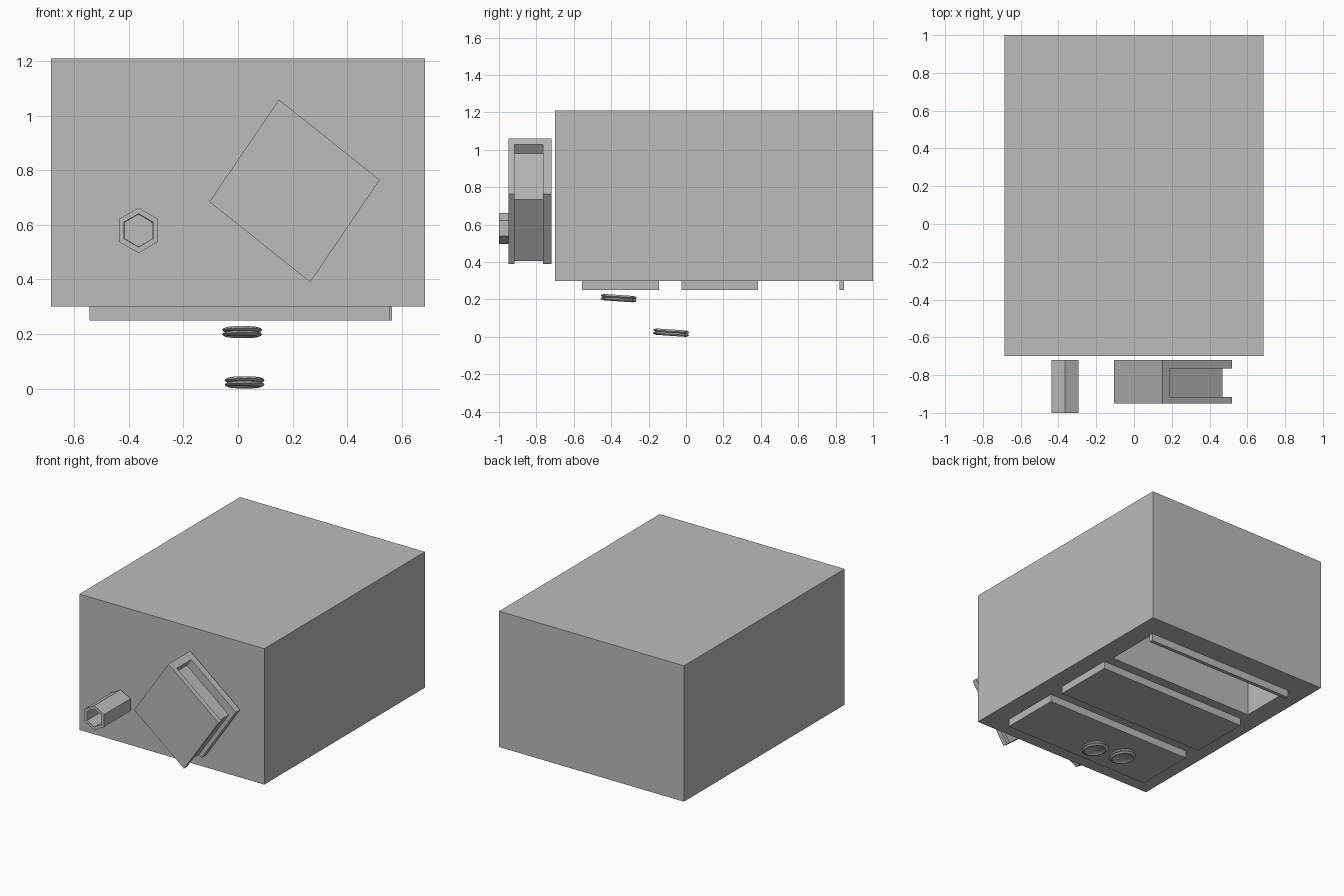
import bpy, bmesh, math
from mathutils import Matrix, Vector

if "Cube" in bpy.data.objects:
    bpy.data.objects.remove(bpy.data.objects["Cube"], do_unlink=True)

# One plain grey for everything
grey = bpy.data.materials.new("plain_grey")
grey.use_nodes = True
grey.diffuse_color = (0.5, 0.5, 0.5, 1)
grey.node_tree.nodes["Principled BSDF"].inputs["Base Color"].default_value = (0.5, 0.5, 0.5, 1)


def finish(name, bm):
    bmesh.ops.recalc_face_normals(bm, faces=bm.faces)
    mesh = bpy.data.meshes.new(name)
    bm.to_mesh(mesh)
    bm.free()
    mesh.materials.append(grey)
    obj = bpy.data.objects.new(name, mesh)
    bpy.context.collection.objects.link(obj)
    return obj


def add_box(bm, lo, hi):
    lo, hi = Vector(lo), Vector(hi)
    m = Matrix.Translation((lo + hi) / 2) @ Matrix.Diagonal((*(hi - lo), 1))
    bmesh.ops.create_cube(bm, size=1, matrix=m)


def box(name, lo, hi):
    bm = bmesh.new()
    add_box(bm, lo, hi)
    return finish(name, bm)


def prism(name, outline, y0, y1):
    """Extrude an (x, z) outline from y0 to y1."""
    bm = bmesh.new()
    face = bm.faces.new([bm.verts.new((x, y0, z)) for x, z in outline])
    new = bmesh.ops.extrude_face_region(bm, geom=[face])["geom"]
    verts = [v for v in new if isinstance(v, bmesh.types.BMVert)]
    bmesh.ops.translate(bm, verts=verts, vec=(0, y1 - y0, 0))
    return finish(name, bm)


# Main body, with a deep pocket in its underside
bm = bmesh.new()
add_box(bm, (-0.685, -0.70, 0.30), (0.685, 1.0, 1.21))
bm.normal_update()
bottom = min(bm.faces, key=lambda f: f.calc_center_median().z)
bmesh.ops.inset_region(bm, faces=[bottom], thickness=0.13)
for v in bottom.verts:
    v.co.x = math.copysign(0.55, v.co.x)
    v.co.y = 0.45 if v.co.y < 0.15 else 0.83
pocket = bmesh.ops.extrude_discrete_faces(bm, faces=[bottom])["faces"][0]
bmesh.ops.translate(bm, verts=pocket.verts, vec=(0, 0, 0.6))
finish("body", bm)

# Panels and lip under the body
box("front_panel", (-0.545, -0.555, 0.25), (0.555, -0.145, 0.30))
box("middle_panel", (-0.545, -0.025, 0.25), (0.565, 0.385, 0.30))
box("pocket_lip", (-0.545, 0.82, 0.25), (0.56, 0.845, 0.305))

# Tilted bracket: two plates around a stepped core
CORNER = Vector((0.15, 1.06))
ALONG = Vector((0.37, -0.295)).normalized()
DOWN = Vector((-0.255, -0.375)).normalized()
W, H = 0.473, 0.4535


def tilted(points):
    return [CORNER + ALONG * a + DOWN * b for a, b in points]


plate = tilted([(0, 0), (W, 0), (W, H), (0, H)])
core = tilted([(0, 0), (0.05, 0), (0.05, 0.057), (W - 0.026, 0.057),
               (W - 0.026, H), (0, H)])
prism("bracket_front_plate", plate, -0.95, -0.917)
prism("bracket_core", core, -0.917, -0.765)
prism("bracket_back_plate", plate, -0.765, -0.72)

# Hexagonal tube with an open bore
bm = bmesh.new()
loops = []
for radius, y in ((0.083, -1.0), (0.083, -0.72), (0.058, -0.72), (0.061, -1.0)):
    loops.append([bm.verts.new((-0.365 + radius * math.sin(i * math.pi / 3), y,
                                0.58 + radius * math.cos(i * math.pi / 3)))
                  for i in range(6)])
for k in range(4):
    a, b = loops[k], loops[(k + 1) % 4]
    for i in range(6):
        j = (i + 1) % 6
        bm.faces.new((a[i], a[j], b[j], b[i]))
finish("hex_tube", bm)


# Oval grooved buttons below the body
def button(name, centre):
    profile = [(0, -0.008), (0.68, -0.01), (0.8, -0.017), (0.95, -0.013), (1, -0.008),
               (0.95, -0.003), (0.84, 0), (0.95, 0.003), (1, 0.008), (0.95, 0.013),
               (0.8, 0.017), (0.68, 0.01), (0, 0.008)]
    bm = bmesh.new()
    verts = [bm.verts.new((r, 0, z)) for r, z in profile]
    edges = [bm.edges.new(pair) for pair in zip(verts, verts[1:])]
    bmesh.ops.spin(bm, geom=verts + edges, cent=(0, 0, 0), axis=(0, 0, 1),
                   angle=math.tau, steps=28)
    bmesh.ops.remove_doubles(bm, verts=bm.verts, dist=0.0001)
    bmesh.ops.transform(bm, verts=bm.verts, matrix=Matrix.Translation(centre)
                        @ Matrix.Rotation(math.radians(-4), 4, "X")
                        @ Matrix.Diagonal((0.073, 0.097, 1, 1)))
    obj = finish(name, bm)
    bpy.ops.object.select_all(action="DESELECT")
    obj.select_set(True)
    bpy.context.view_layer.objects.active = obj
    bpy.ops.object.shade_smooth_by_angle(angle=math.radians(40))


button("upper_button", (0.015, -0.36, 0.207))
button("lower_button", (0.024, -0.08, 0.0225))
